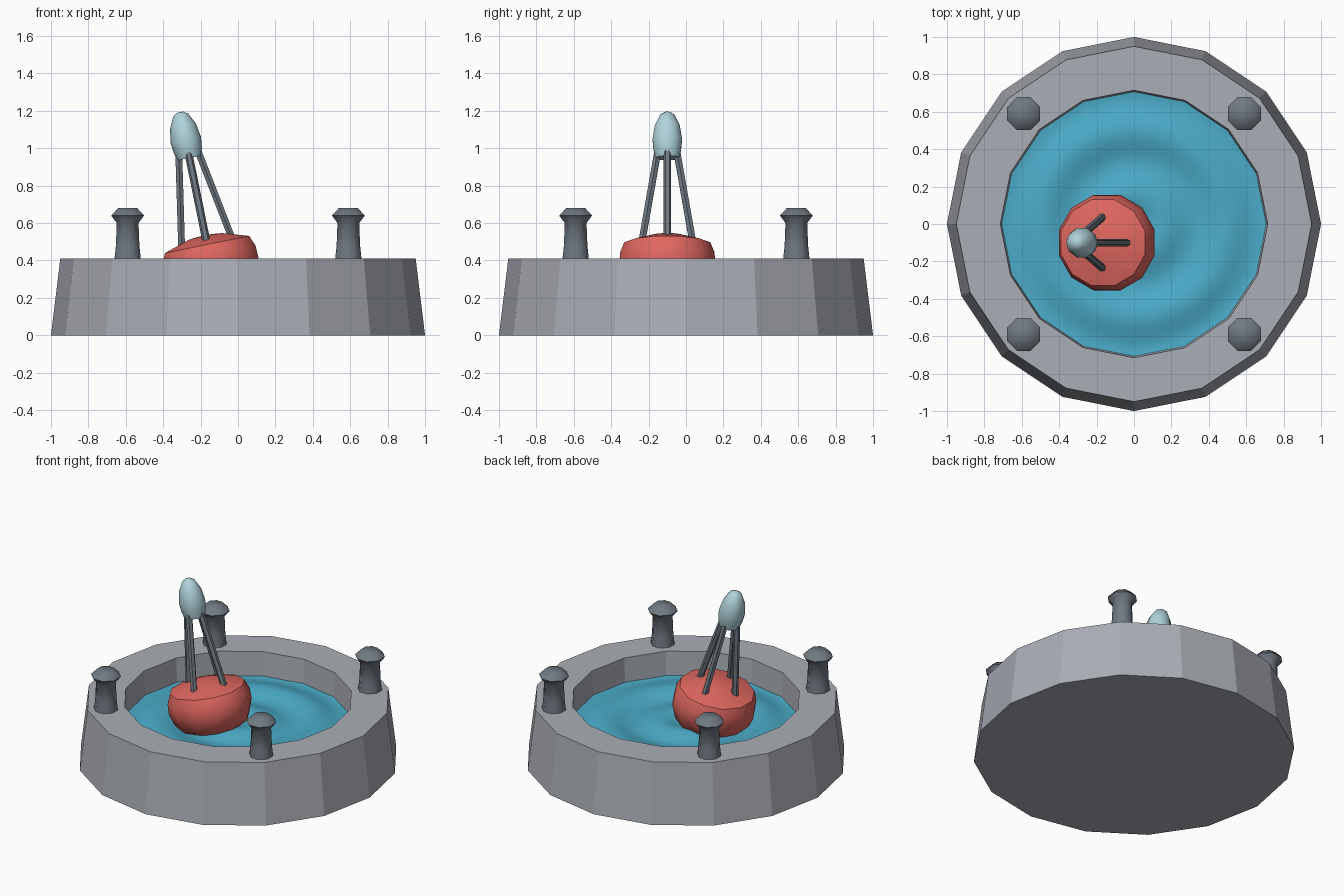
import bpy, bmesh, math
from mathutils import Vector, Matrix

if "Cube" in bpy.data.objects:
    bpy.data.objects.remove(bpy.data.objects["Cube"], do_unlink=True)


def material(name, rgb):
    m = bpy.data.materials.new(name)
    m.use_nodes = True
    m.diffuse_color = (*rgb, 1)
    m.node_tree.nodes["Principled BSDF"].inputs["Base Color"].default_value = (*rgb, 1)
    return m


stone = material("pale grey stone", (0.40, 0.42, 0.46))
iron = material("dark grey iron", (0.16, 0.19, 0.22))
water_blue = material("water blue", (0.07, 0.41, 0.58))
red = material("buoy red", (0.74, 0.135, 0.115))
glass = material("pale blue glass", (0.43, 0.65, 0.71))


def lathe(name, profile, sides, mat, matrix=Matrix(), turn=0.0, smooth=None):
    """Spin (radius, height) points around z; zero radius closes an end."""
    bm = bmesh.new()
    rings = []
    for r, z in profile:
        count = 1 if r == 0 else sides
        rings.append([bm.verts.new((r * math.cos(turn + math.tau * i / sides),
                                    r * math.sin(turn + math.tau * i / sides), z))
                      for i in range(count)])
    for a, b in zip(rings, rings[1:]):
        for i in range(sides):
            j = (i + 1) % sides
            corners = [a[i % len(a)], a[j % len(a)], b[j % len(b)], b[i % len(b)]]
            bm.faces.new(list(dict.fromkeys(corners)))
    bmesh.ops.recalc_face_normals(bm, faces=bm.faces)
    mesh = bpy.data.meshes.new(name)
    bm.to_mesh(mesh)
    bm.free()
    mesh.materials.append(mat)
    obj = bpy.data.objects.new(name, mesh)
    obj.matrix_world = matrix
    bpy.context.collection.objects.link(obj)
    if smooth:
        bpy.ops.object.select_all(action='DESELECT')
        obj.select_set(True)
        bpy.context.view_layer.objects.active = obj
        bpy.ops.object.shade_smooth_by_angle(angle=math.radians(smooth))
    return obj


# Faceted basin with a sunken floor
lathe("basin", [(0, 0), (1, 0), (0.95, 0.41), (0.715, 0.41), (0.70, 0.1), (0, 0.1)],
      16, stone)

# Rippled water: crests and troughs in rings around the middle
ripple = [(0, 0.245)]
for k in range(1, 25):
    r = 0.71 * k / 24
    ripple.append((r, 0.26 + 0.017 * math.cos(math.tau * (r - 0.5) / 0.34)))
water = lathe("water", ripple, 32, water_blue, smooth=60)
if water.data.polygons[0].normal.z < 0:
    water.data.flip_normals()

# Four bollards on the rim
bollard = [(0, 0.40), (0.077, 0.40), (0.068, 0.48), (0.063, 0.6),
           (0.095, 0.64), (0.055, 0.68), (0, 0.68)]
for side, sx in (("left", 1), ("right", -1)):
    for end, sy in (("front", -1), ("back", 1)):
        lathe(f"bollard_{end}_{side}", bollard, 8, iron,
              Matrix.Translation((0.59 * sx, 0.59 * sy, 0)), math.pi / 8, 50)

# Floating buoy leaning to one side
tilt = Matrix.Rotation(math.radians(-11.5), 4, 'Y')
frame = Matrix.Translation((-0.14, -0.1, 0.36)) @ tilt
hull = [(0, -0.16), (0.15, -0.15), (0.23, -0.1), (0.265, 0.0), (0.262, 0.07),
        (0.238, 0.128), (0.09, 0.173), (0, 0.18)]
lathe("buoy_hull", hull, 12, red, frame, math.pi / 12, 40)

# Four splayed tower legs
for i, name in enumerate(("left", "back", "right", "front")):
    a = i * math.pi / 2
    out = Vector((math.cos(a), math.sin(a), 0))
    foot = out * 0.138 + Vector((0, 0, 0.13))
    head = out * 0.052 + Vector((0, 0, 0.63))
    axis = head - foot
    aim = Matrix.Translation(foot) @ axis.to_track_quat('Z', 'Y').to_matrix().to_4x4()
    lathe(f"tower_leg_{name}", [(0, 0), (0.021, 0), (0.021, axis.length), (0, axis.length)],
          6, iron, frame @ aim)

# Egg-shaped lamp on top
lamp = [(0, 0.60), (0.066, 0.60), (0.077, 0.645), (0.083, 0.70), (0.07, 0.775),
        (0.04, 0.835), (0.015, 0.85), (0, 0.851)]
lathe("buoy_lamp", lamp, 10, glass, frame, 0, 45)
